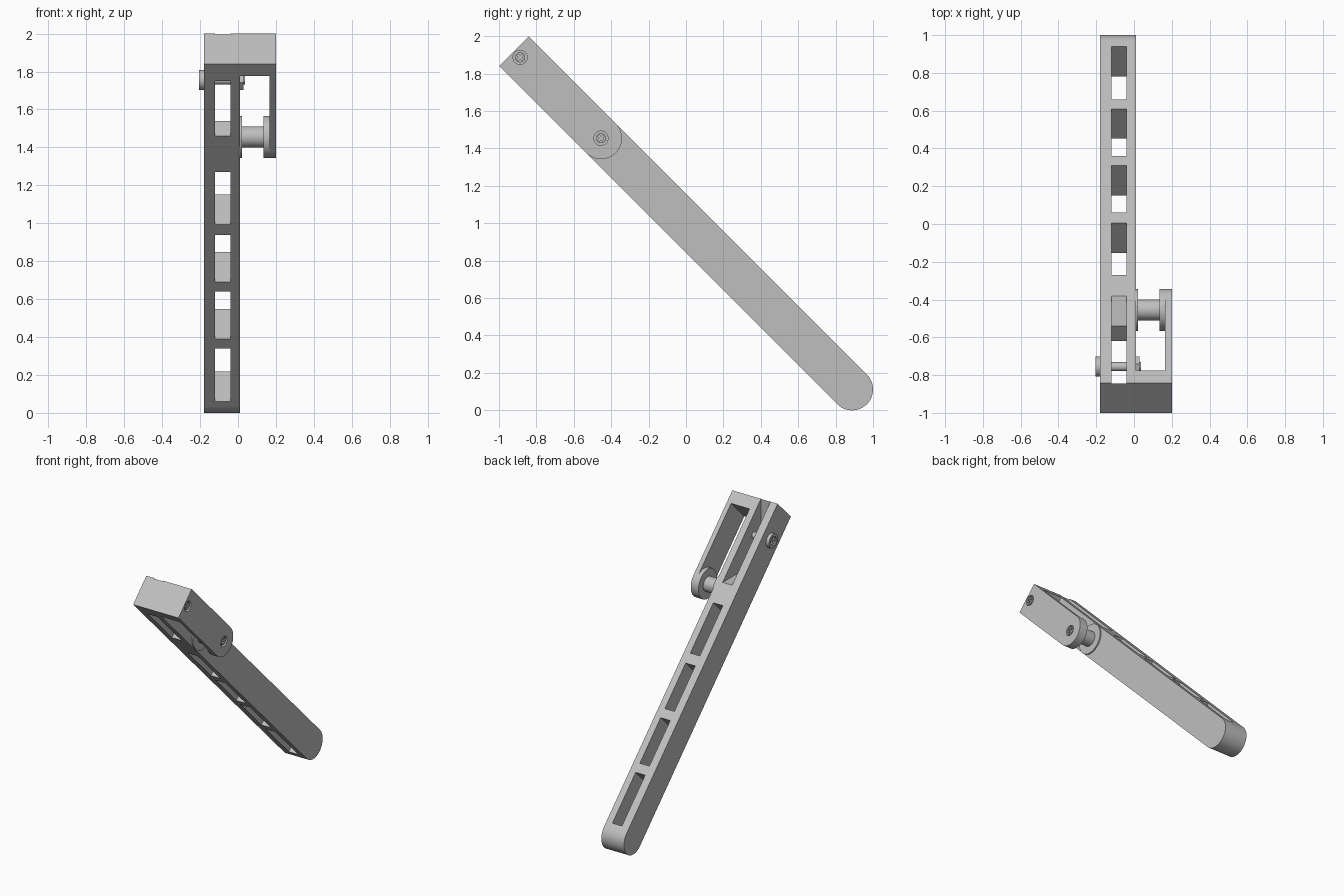
import bpy, bmesh, math
from mathutils import Vector

cube = bpy.data.objects.get("Cube")
if cube:
    bpy.data.objects.remove(cube, do_unlink=True)

grey = bpy.data.materials.new("plain_grey")
grey.use_nodes = True
grey.diffuse_color = (0.52, 0.52, 0.52, 1)
grey.node_tree.nodes["Principled BSDF"].inputs["Base Color"].default_value = (0.52, 0.52, 0.52, 1)

R = 0.112                       # half depth of the bar, and its round end
END = 2.557                     # distance from round end centre to square end
PIN, BOLT, TOP_SCREW = 1.899, 2.324, 2.51
LEFT, INNER, PLATE, RIGHT = -0.18, 0.01, 0.165, 0.20
ROOT2 = math.sqrt(2)


def place(x, u, v):
    """Point from distance u along the leaning bar and height v above its axis."""
    return Vector((x, 1 - R + (v - u) / ROOT2, R + (u + v) / ROOT2))


def arc(u, r, start=0, end=360, n=48):
    steps = n if end - start == 360 else n + 1
    angles = [math.radians(start + (end - start) * i / n) for i in range(steps)]
    return [(u + r * math.cos(a), r * math.sin(a)) for a in angles]


def rect(u0, u1, v0=-0.2, v1=0.2):
    return [(u0, v0), (u1, v0), (u1, v1), (u0, v1)]


def prism(name, outline, x0, x1):
    """Extrude a side outline across the width."""
    bm = bmesh.new()
    face = bm.faces.new([bm.verts.new(place(x0, u, v)) for u, v in outline])
    new = bmesh.ops.extrude_face_region(bm, geom=[face])["geom"]
    bmesh.ops.translate(bm, vec=(x1 - x0, 0, 0),
                        verts=[g for g in new if isinstance(g, bmesh.types.BMVert)])
    bmesh.ops.recalc_face_normals(bm, faces=bm.faces)
    mesh = bpy.data.meshes.new(name)
    bm.to_mesh(mesh)
    bm.free()
    mesh.materials.append(grey)
    obj = bpy.data.objects.new(name, mesh)
    bpy.context.collection.objects.link(obj)
    return obj


def activate(obj):
    bpy.ops.object.select_all(action='DESELECT')
    obj.select_set(True)
    bpy.context.view_layer.objects.active = obj


def cut(obj, outline, x0, x1):
    cutter = prism("cutter", outline, x0, x1)
    cutter.hide_render = True
    activate(obj)
    mod = obj.modifiers.new("cut", 'BOOLEAN')
    mod.operation, mod.solver, mod.object = 'DIFFERENCE', 'EXACT', cutter
    bpy.ops.object.modifier_apply(modifier=mod.name)
    bpy.data.objects.remove(cutter, do_unlink=True)


def cross(u, arm, w):
    """Plus-shaped outline for a screw drive."""
    return [(u + a, b) for a, b in (
        (arm, -w), (arm, w), (w, w), (w, arm), (-w, arm), (-w, w),
        (-arm, w), (-arm, -w), (-w, -w), (-w, -arm), (w, -arm), (w, -w))]


# Long bar with one round and one square end
bar = prism("long_bar", arc(0, R, 90, 270) + [(END, -R), (END, R)], LEFT, INNER)
for u0, u1 in ((0.04, 0.434), (0.505, 0.858), (0.929, 1.282), (1.36, 1.75)):
    cut(bar, rect(u0, u1), -0.12, -0.04)

# Upper slot flares towards the top face
cut(bar, [(2.02, -0.2), (2.43, -0.2), (2.43, -0.02), (2.60, 0.15),
          (1.87, 0.15), (2.02, 0)], -0.12, -0.04)

# Side bracket: end block and plate with round end
bracket = prism("side_bracket", arc(PIN, R, 90, 270) + [(END, -R), (END, R)], INNER, RIGHT)
cut(bracket, rect(PIN - 0.3, 2.465), -0.05, PLATE)
parts = [bar, bracket]

# Recessed screws in the bracket
for name, u in (("pin_screw", PIN), ("block_screw", TOP_SCREW)):
    cut(bracket, arc(u, 0.038, n=32), RIGHT - 0.02, RIGHT + 0.05)
    screw = prism(name, arc(u, 0.027, n=32), RIGHT - 0.025, RIGHT - 0.004)
    cut(screw, cross(u, 0.02, 0.006), RIGHT - 0.016, RIGHT + 0.05)
    parts.append(screw)

# Pin with flanges between bar and plate
parts += [
    prism("pin_shaft", arc(PIN, 0.056), INNER, PLATE),
    prism("pin_inner_flange", arc(PIN, R), INNER, 0.02),
    prism("pin_outer_flange", arc(PIN, R), 0.135, PLATE),
]

# Cross bolt through the upper slot
head = prism("bolt_head", arc(BOLT, 0.053, n=32), -0.205, LEFT)
cut(head, arc(BOLT, 0.034, n=32), -0.25, -0.197)
cut(head, cross(BOLT, 0.026, 0.008), -0.25, -0.187)
parts += [
    head,
    prism("bolt_shaft", arc(BOLT, 0.024, n=32), LEFT, 0.038),
    prism("bolt_nut", arc(BOLT, 0.055, n=6), INNER, 0.03),
]

for part in parts:
    activate(part)
    bpy.ops.object.shade_smooth_by_angle(angle=math.radians(30))
